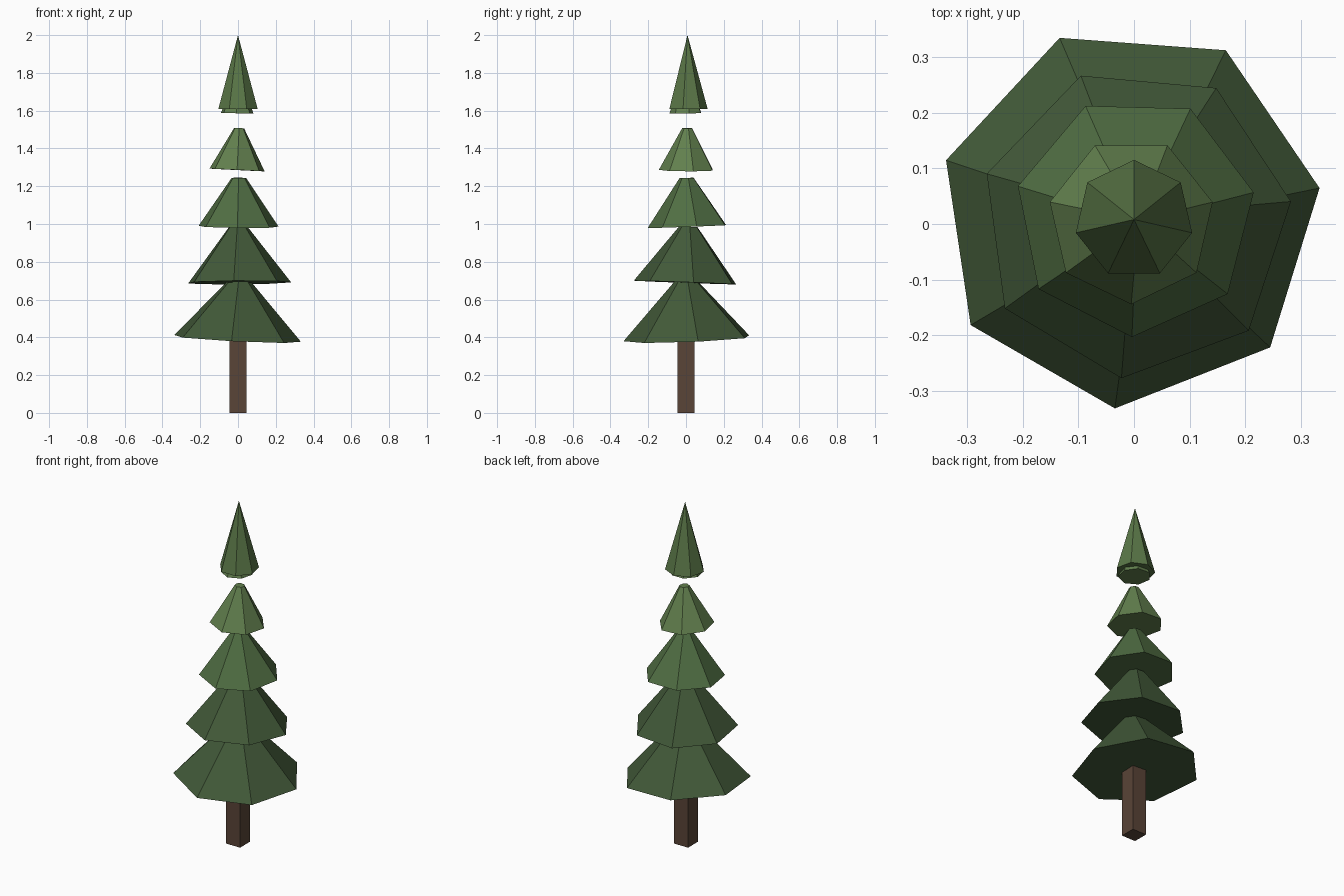
import bpy, bmesh
from math import radians
from mathutils import Matrix, Vector

if "Cube" in bpy.data.objects:
    bpy.data.objects.remove(bpy.data.objects["Cube"])


def material(name, rgb):
    m = bpy.data.materials.new(name)
    m.diffuse_color = (*rgb, 1)
    m.use_nodes = True
    m.node_tree.nodes["Principled BSDF"].inputs["Base Color"].default_value = m.diffuse_color
    return m


def add_object(name, bm, mat):
    bmesh.ops.recalc_face_normals(bm, faces=bm.faces)
    me = bpy.data.meshes.new(name)
    bm.to_mesh(me)
    bm.free()
    me.materials.append(mat)
    ob = bpy.data.objects.new(name, me)
    bpy.context.collection.objects.link(ob)
    return ob


def cone(name, base, r1, r2, h, angle, slope, mat):
    """Seven-sided cone standing on base, with its base plane sloped in x and y."""
    bm = bmesh.new()
    bmesh.ops.create_cone(bm, cap_ends=True, segments=7, radius1=r1, radius2=r2, depth=h)
    first = bm.verts[:][0].co
    turn = radians(angle) - Vector((1, 0)).angle_signed(first.to_2d()) * -1
    tilt = Vector((0, 0, 1)).rotation_difference(Vector((-slope[0], -slope[1], 1)))
    bm.transform(Matrix.Translation(base) @ tilt.to_matrix().to_4x4()
                 @ Matrix.Rotation(turn, 4, 'Z') @ Matrix.Translation((0, 0, h / 2)))
    return add_object(name, bm, mat)


bark = material("bark", (0.10, 0.058, 0.038))
dark = material("dark_green", (0.054, 0.100, 0.040))
mid = material("mid_green", (0.080, 0.155, 0.056))
light = material("light_green", (0.122, 0.215, 0.076))
tip_mat = material("tip_green", (0.100, 0.180, 0.062))

# Square trunk
bm = bmesh.new()
bmesh.ops.create_cube(bm, size=1)
bm.transform(Matrix.Translation((0, 0, 0.25)) @ Matrix.Diagonal((0.09, 0.09, 0.5, 1)))
add_object("trunk", bm, bark)

# Branch tiers: base centre, radius, height, first corner angle, slope, material
tiers = [
    ((-0.008, 0.013, 0.392), 0.345, 0.306, 111.4, (-0.05, 0.04), dark),
    ((0.003, 0.003, 0.690), 0.281, 0.295, 110.5, (0.008, -0.036), dark),
    ((0.002, 0.014, 0.987), 0.217, 0.257, 114.2, (-0.01, 0.037), mid),
    ((-0.005, 0.006, 1.286), 0.150, 0.222, 115.7, (-0.05, -0.004), light),
    ((-0.005, 0.000, 1.587), 0.088, 0.190, 114.0, (-0.02, 0.01), light),
]
for i, (base, r, h, angle, slope, mat) in enumerate(tiers):
    cone(f"branch_tier_{i + 1}", base, r, r * 0.18, h, angle, slope, mat)

# Pointed tip
cone("tree_tip", (0, 0.008, 1.608), 0.107, 0, 0.392, 90, (0, 0), tip_mat)
